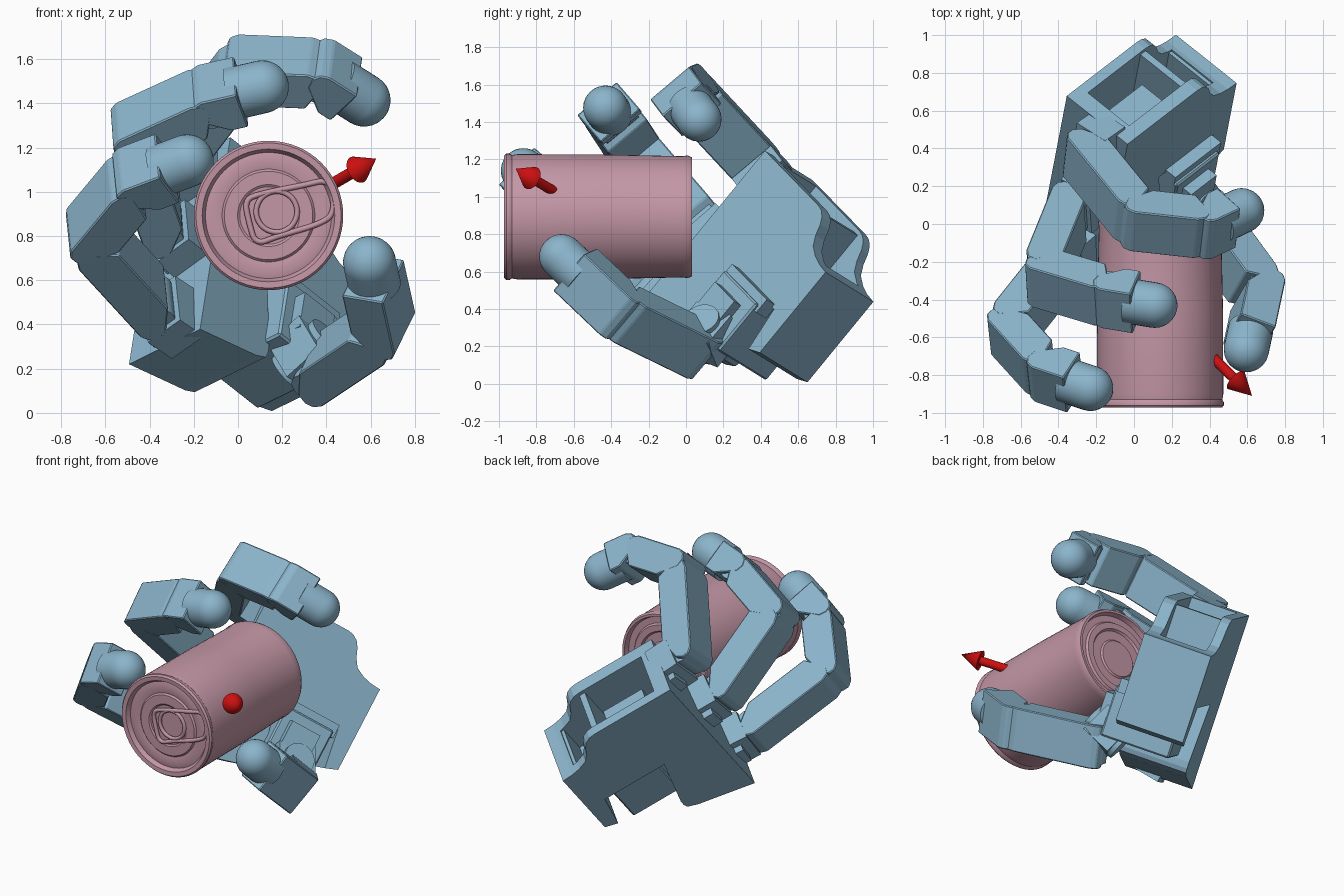
import bpy, bmesh, math
from mathutils import Vector as V, Matrix

cube = bpy.data.objects.get("Cube")
if cube:
    bpy.data.objects.remove(cube)


def material(name, rgb):
    m = bpy.data.materials.new(name)
    m.use_nodes = True
    m.diffuse_color = (*rgb, 1)
    m.node_tree.nodes["Principled BSDF"].inputs["Base Color"].default_value = (*rgb, 1)
    return m


BLUE = material("steel blue", (.26, .46, .60))
PINK = material("dusty pink", (.55, .31, .38))
RED = material("red", (.60, .005, .005))


def finish(name, bm, mat, smooth=False):
    bmesh.ops.recalc_face_normals(bm, faces=bm.faces)
    me = bpy.data.meshes.new(name)
    bm.to_mesh(me)
    bm.free()
    me.materials.append(mat)
    if smooth:
        me.shade_smooth()
        me.set_sharp_from_angle(angle=math.radians(35))
    ob = bpy.data.objects.new(name, me)
    bpy.context.collection.objects.link(ob)
    return ob


def frame(origin, a, b, c):
    """Matrix whose columns are the three axes, placed at origin."""
    m = Matrix((a, b, c)).transposed().to_4x4()
    m.translation = origin
    return m


def prism(name, profile, m, lo, hi, bevel=0):
    """Extrude a profile of the first two axes along the third."""
    bm = bmesh.new()
    f = bm.faces.new([bm.verts.new(m @ V((u, v, lo))) for u, v in profile])
    r = bmesh.ops.extrude_face_region(bm, geom=[f])
    vs = [g for g in r["geom"] if isinstance(g, bmesh.types.BMVert)]
    bmesh.ops.translate(bm, verts=vs, vec=m.to_3x3() @ V((0, 0, hi - lo)))
    if bevel:
        bmesh.ops.bevel(bm, geom=bm.edges[:], offset=bevel, segments=1, affect='EDGES')
    return finish(name, bm, BLUE)


def rect(u0, u1, v0, v1):
    return [(u0, v0), (u1, v0), (u1, v1), (u0, v1)]


def lathe(name, profile, origin, axis, mat, steps=32):
    """Revolve (radius, height) pairs around an axis."""
    bm = bmesh.new()
    rot = axis.to_track_quat('Z', 'Y').to_matrix().to_4x4()
    vs = [bm.verts.new((r, 0, h)) for r, h in profile]
    es = [bm.edges.new(p) for p in zip(vs, vs[1:])]
    bmesh.ops.spin(bm, geom=vs + es, cent=(0, 0, 0), axis=(0, 0, 1),
                   angle=math.tau, steps=steps)
    bmesh.ops.remove_doubles(bm, verts=bm.verts, dist=.0005)
    bmesh.ops.transform(bm, matrix=Matrix.Translation(origin) @ rot, verts=bm.verts)
    return finish(name, bm, mat, True)


def rod(name, p, axis, r, length):
    h = length / 2
    return lathe(name, [(0, -h), (r, -h), (r, h), (0, h)], p, axis, BLUE, 24)


# Palm frame: X out of the palm, Y across it, Z towards the fingers
X = V((.732, -.582, .361)).normalized()
Y = V((.12, .63, .767))
Y = (Y - X * Y.dot(X)).normalized()
Z = X.cross(Y)
O = V((-.22, .16, .755))
PALM = frame(O, Y, Z, X)

# Palm block with a wavy wrist corner and a notch for the thumb
outline = [(-.565, 0), (.565, 0), (.565, -.55), (.558, -.59), (.535, -.625), (.50, -.65),
           (.44, -.675), (.39, -.71), (.36, -.77), (.345, -.83), (.34, -.90), (-.22, -.90),
           (-.25, -.82), (0, -.78), (0, -.35), (-.37, -.43), (-.41, -.43), (-.44, -.42),
           (-.47, -.36)]
palm = prism("palm", outline, PALM, -.28, .16)

# Open pocket in the side of the palm, running through the wave, with a rib and a servo
pocket = prism("pocket_cutter", rect(.13, .7, -.80, -.1), PALM, -.22, .08)
pocket.hide_render = True
pocket.hide_set(True)
cut = palm.modifiers.new("pocket", 'BOOLEAN')
cut.operation = 'DIFFERENCE'
cut.object = pocket
cut.solver = 'EXACT'
prism("pocket_rib", rect(.12, .54, -.56, -.52), PALM, -.23, .09)
prism("pocket_servo", rect(.12, .36, -.50, -.22), PALM, -.16, .03)

# Raised rim closing the lower edge of the pocket
prism("pocket_sill", rect(.12, .34, -.84, -.78), PALM, -.23, .09)


def link(name, p, q, n, tip=False):
    """One finger segment, rounded at the outer corners."""
    a = q - p
    length = a.length
    a.normalize()
    m = frame(p, a, n.cross(a), n)
    start = [(.07, .1), (-.06, .01), (-.075, -.04), (-.06, -.08), (-.02, -.1)]
    if tip:
        end = [(length - .1, -.1), (length - .1, .1)]
    else:
        end = [(length - .05, -.1), (length, -.08), (length + .02, -.03),
               (length - .07, .1)]
    prism(name, start + end, m, -.1375, .1375, bevel=.006)
    rod(name + "_hinge", p, n, .085, .22)
    if tip:
        arc = [(.12 * math.cos(t * math.pi / 16), .12 * math.sin(t * math.pi / 16))
               for t in range(8)] + [(0, .12)]
        lathe(name + "_pad", [(0, -.15), (.12, -.15)] + arc, q, a, BLUE)


def digit(name, joints):
    pts = [V(p) for p in joints]
    n = (pts[1] - pts[0]).cross(pts[-1] - pts[1]).normalized()
    for i, (p, q) in enumerate(zip(pts, pts[1:])):
        link(f"{name}_segment_{i + 1}", p, q, n, i == len(pts) - 2)
    return n


# Three fingers, each on a splayed knuckle block
fingers = {
    "lower_finger": (-1, [(-.67, -.57, .81), (-.47, -.79, 1.05), (-.23, -.87, 1.14)]),
    "middle_finger": (0, [(-.48, -.285, 1.26), (-.13, -.39, 1.42), (.11, -.43, 1.475)]),
    "upper_finger": (1, [(.015, .02, 1.55), (.38, -.02, 1.535), (.57, .07, 1.415)]),
}
for name, (side, rest) in fingers.items():
    d = (Z + Y * side * .087).normalized()
    base = O + Y * side * .435 + Z * (.007 - .02 * abs(side))
    n = digit(name, [base + d * .164] + rest)
    across = (n - d * n.dot(d)).normalized()
    m = frame(base, d, across.cross(d), across)
    prism(name + "_knuckle", rect(-.04, .12, -.1, .1), m, -.1375, .1375)
    prism(name + "_knuckle_tab", rect(.08, .2, -.07, .07), m, -.1, .1)
    prism(name + "_knuckle_cover", rect(-.04, .06, -.14, -.1), m, -.08, .08)

# Thumb with its motor seated in the palm notch
thumb_root = V((.36, .05, .19))
digit("thumb", [thumb_root, (.66, -.36, .39), (.595, -.665, .68)])
prism("thumb_motor", rect(-.36, -.03, -.74, -.40), PALM, -.2, .25, bevel=.01)
prism("thumb_motor_cap", rect(-.3, -.1, -.66, -.46), PALM, .24, .31)
prism("thumb_motor_rail", rect(-.07, .02, -.76, -.40), PALM, .14, .23)
mount = PALM @ V((-.25, -.56, .2))
a = (thumb_root - mount).normalized()
b = a.cross(Z).normalized()
reach = (thumb_root - mount).length
prism("thumb_mount", rect(0, reach, -.1, .1), frame(mount, a, b, a.cross(b)), -.12, .12)
rod("thumb_pivot", mount.lerp(thumb_root, .5), b, .1, .26)

# Drink can: rim, recessed lid, body, ringed bottom
can = [(0, -.945), (.13, -.945), (.14, -.952), (.2, -.952), (.21, -.942), (.25, -.95),
       (.285, -.942), (.30, -.97), (.328, -.972), (.338, -.96), (.338, -.945), (.33, -.93),
       (.335, -.9), (.333, -.45), (.324, -.02), (.328, .01), (.318, .032), (.302, .032),
       (.292, 0), (.25, 0), (.24, .014), (.2, .014), (.19, 0), (.13, 0), (.12, .01), (0, .01)]
lathe("can", can, V((.138, 0, .893)), V((0, 1, 0)), PINK, 64)


def loop(name, pts, r):
    cu = bpy.data.curves.new(name, 'CURVE')
    cu.dimensions = '3D'
    cu.bevel_depth = r
    cu.bevel_resolution = 2
    s = cu.splines.new('NURBS')
    s.points.add(len(pts) - 1)
    for pt, (x, z) in zip(s.points, pts):
        pt.co = (x, -.955, z, 1)
    s.use_cyclic_u = True
    s.order_u = 3
    cu.materials.append(PINK)
    bpy.context.collection.objects.link(bpy.data.objects.new(name, cu))


# Pull tab: outer loop and finger ring
loop("pull_tab", [(.03, .96), (.09, .99), (.30, 1.03), (.42, 1.06), (.44, .90), (.36, .85),
                  (.18, .80), (.08, .76), (.05, .86)], .013)
loop("pull_ring", [(.175 + .1 * math.cos(i * math.pi / 4), .91 + .1 * math.sin(i * math.pi / 4))
                   for i in range(8)], .012)

# Red arrow standing on the can
tail, tip = V((.40, -.69, 1.02)), V((.625, -.91, 1.15))
length = (tip - tail).length
lathe("arrow", [(0, 0), (.027, 0), (.027, length - .13), (.064, length - .13), (0, length)],
      tail, tip - tail, RED)
